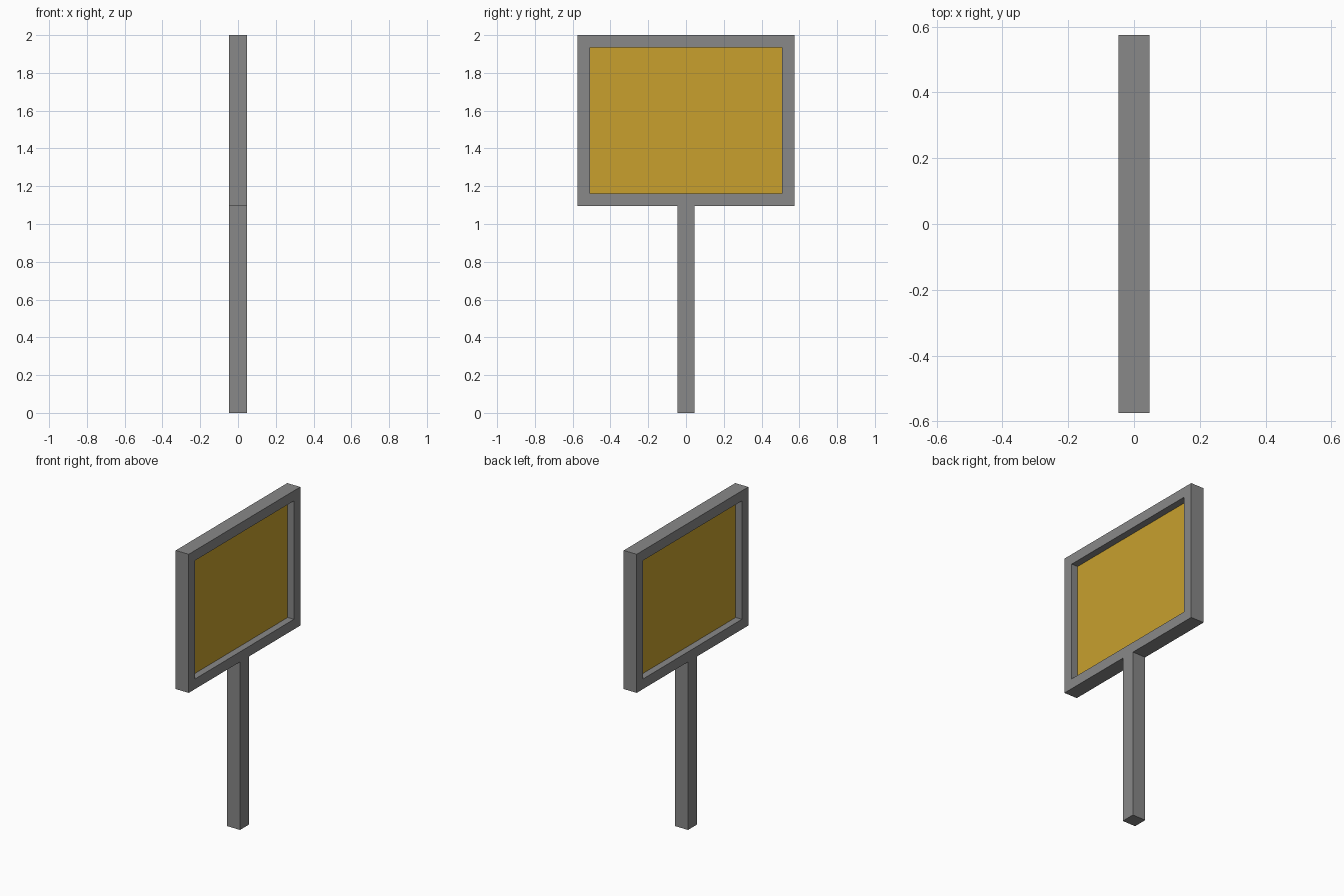
import bpy, bmesh
from mathutils import Matrix, Vector

if "Cube" in bpy.data.objects:
    bpy.data.objects.remove(bpy.data.objects["Cube"])


def material(name, color):
    m = bpy.data.materials.new(name)
    m.diffuse_color = (*color, 1)
    m.use_nodes = True
    m.node_tree.nodes["Principled BSDF"].inputs["Base Color"].default_value = m.diffuse_color
    return m


grey = material("grey metal", (0.246, 0.246, 0.246))
gold = material("golden yellow", (0.578, 0.352, 0.027))


def box(size, center):
    bm = bmesh.new()
    mat = Matrix.Translation(center) @ Matrix.Diagonal((*size, 1))
    bmesh.ops.create_cube(bm, size=1, matrix=mat)
    bm.normal_update()
    return bm


def finish(bm, name, mats):
    mesh = bpy.data.meshes.new(name)
    bm.to_mesh(mesh)
    bm.free()
    for m in mats:
        mesh.materials.append(m)
    obj = bpy.data.objects.new(name, mesh)
    bpy.context.collection.objects.link(obj)
    return obj


THICK, BOTTOM, TOP, WIDTH = 0.094, 1.096, 2.0, 1.15
BORDER, PANEL_HALF = 0.093, 0.002

# Post, open where it meets the sign
post = box((THICK, 0.092, BOTTOM), Vector((0, 0, BOTTOM / 2)))
bmesh.ops.delete(post, geom=[f for f in post.faces if f.normal.z > 0.9],
                 context='FACES')
finish(post, "post", [grey])

# Sign board: frame with a recessed coloured panel on both broad sides
sign = box((THICK, WIDTH, TOP - BOTTOM), Vector((0, 0, (TOP + BOTTOM) / 2)))
for face in [f for f in sign.faces if abs(f.normal.x) > 0.9]:
    side = 1 if face.normal.x > 0 else -1
    # border, then a second zero-width inset that becomes the recess walls
    bmesh.ops.inset_individual(sign, faces=[face], thickness=BORDER)
    bmesh.ops.inset_individual(sign, faces=[face], thickness=0.0)
    for v in face.verts:
        v.co.x = side * PANEL_HALF
    face.material_index = 1
sign.normal_update()
finish(sign, "sign_board", [grey, gold])
